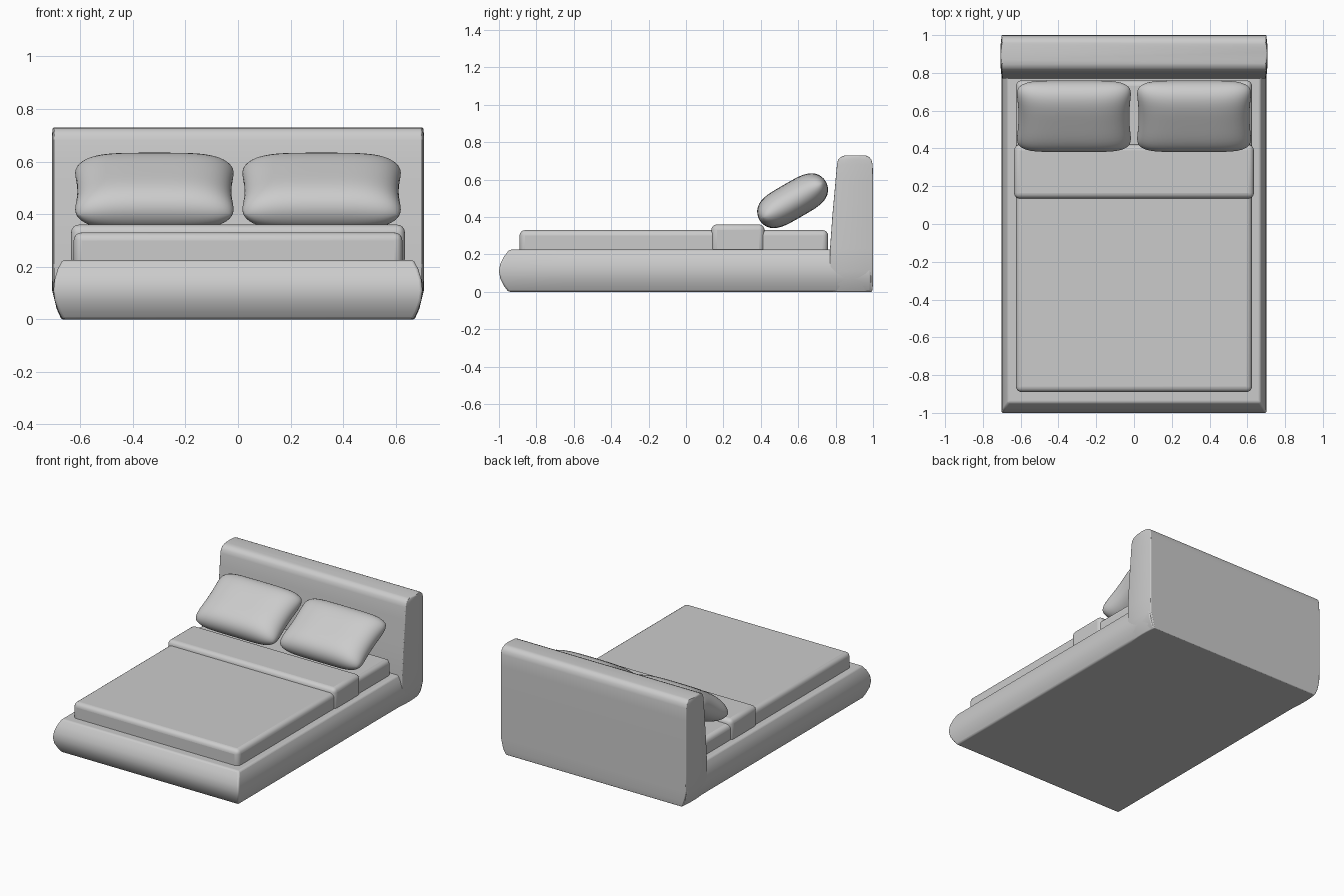
import bpy, bmesh, math
from mathutils import Matrix

if "Cube" in bpy.data.objects:
    bpy.data.objects.remove(bpy.data.objects["Cube"], do_unlink=True)

GREY = (0.6, 0.6, 0.6, 1)
fabric = bpy.data.materials.new("grey_fabric")
fabric.use_nodes = True
fabric.diffuse_color = GREY
fabric.node_tree.nodes["Principled BSDF"].inputs["Base Color"].default_value = GREY


def finish(name, bm, bevel=0, angle=40):
    """Turn a bmesh into a smooth-shaded object with an optional soft edge."""
    bmesh.ops.recalc_face_normals(bm, faces=bm.faces)
    mesh = bpy.data.meshes.new(name)
    bm.to_mesh(mesh)
    bm.free()
    mesh.materials.append(fabric)
    obj = bpy.data.objects.new(name, mesh)
    bpy.context.collection.objects.link(obj)
    if bevel:
        mod = obj.modifiers.new("soft_edges", "BEVEL")
        mod.width, mod.segments = bevel, 4
        mod.limit_method = "ANGLE"
        mod.angle_limit = math.radians(50)
    bpy.ops.object.select_all(action="DESELECT")
    obj.select_set(True)
    bpy.context.view_layer.objects.active = obj
    bpy.ops.object.shade_smooth_by_angle(angle=math.radians(angle))
    return obj


def loft(name, rings, bevel, bulge=0):
    """Stack rectangles (z, half width, front y, back y); sides may bulge."""
    bm = bmesh.new()
    steps = 6
    loops = []
    for z, hx, y0, y1 in rings:
        side = []
        for i in range(steps + 1):
            t = i / steps
            side.append((hx - bulge * (2 * t - 1) ** 2, y0 + (y1 - y0) * t))
        outline = side + [(-x, y) for x, y in reversed(side)]
        loops.append([bm.verts.new((x, y, z)) for x, y in outline])
    for low, high in zip(loops, loops[1:]):
        for i in range(len(low)):
            j = (i + 1) % len(low)
            bm.faces.new((low[i], low[j], high[j], high[i]))
    bm.faces.new(loops[0])
    bm.faces.new(loops[-1])
    return finish(name, bm, bevel)


def box(name, x, y, z, bevel):
    """Soft-edged block from (min, max) spans."""
    bm = bmesh.new()
    bmesh.ops.create_cube(bm, size=1)
    for v in bm.verts:
        v.co = [(lo + hi) / 2 + c * (hi - lo) for c, (lo, hi) in zip(v.co, (x, y, z))]
    return finish(name, bm, bevel)


def pillow(name, cx):
    """Two domed halves joined along a seam, pinched at the sides."""
    bm = bmesh.new()
    for sign in (1, -1):
        new = bmesh.ops.create_grid(bm, x_segments=32, y_segments=24, size=1)["verts"]
        for p in new:
            u = math.sin(p.co.x * math.pi / 2)
            v = math.sin(p.co.y * math.pi / 2)
            h = math.sqrt(max(0, (1 - u ** 4) * (1 - v ** 4)))
            p.co = (0.312 * u * (1 - 0.06 * (1 - v * v) - 0.08 * v ** 8),
                    0.205 * v * (1 - 0.12 * u ** 8),
                    sign * 0.097 * h)
    bmesh.ops.remove_doubles(bm, verts=bm.verts, dist=0.0005)
    tilt = Matrix.Translation((cx, 0.57, 0.487)) @ Matrix.Rotation(math.radians(30), 4, "X")
    bm.transform(tilt)
    return finish(name, bm, angle=60)


# Bed frame with rounded rails
loft("bed_frame", [
    (0.0, 0.668, -0.95, 0.99), (0.03, 0.683, -0.972, 0.99),
    (0.07, 0.697, -0.993, 0.99), (0.11, 0.702, -1.0, 0.99),
    (0.15, 0.698, -0.993, 0.99), (0.19, 0.686, -0.972, 0.99),
    (0.225, 0.668, -0.945, 0.99)], 0.01)

# Headboard with a rolled top
loft("headboard", [
    (0.0, 0.672, 0.77, 0.995), (0.04, 0.69, 0.77, 1.0),
    (0.11, 0.707, 0.77, 1.0), (0.23, 0.708, 0.77, 1.0),
    (0.4, 0.708, 0.782, 1.0), (0.6, 0.708, 0.8, 1.0),
    (0.68, 0.708, 0.807, 0.998), (0.705, 0.707, 0.813, 0.992),
    (0.72, 0.706, 0.826, 0.98), (0.728, 0.704, 0.845, 0.965),
    (0.73, 0.7, 0.87, 0.95)], 0.01, bulge=0.008)

# Bedding
box("mattress", (-0.625, 0.625), (-0.89, 0.76), (0.18, 0.33), 0.03)
box("folded_blanket", (-0.635, 0.635), (0.135, 0.42), (0.2, 0.36), 0.03)
for side, cx in (("left", 0.318), ("right", -0.318)):
    pillow(side + "_pillow", cx)
